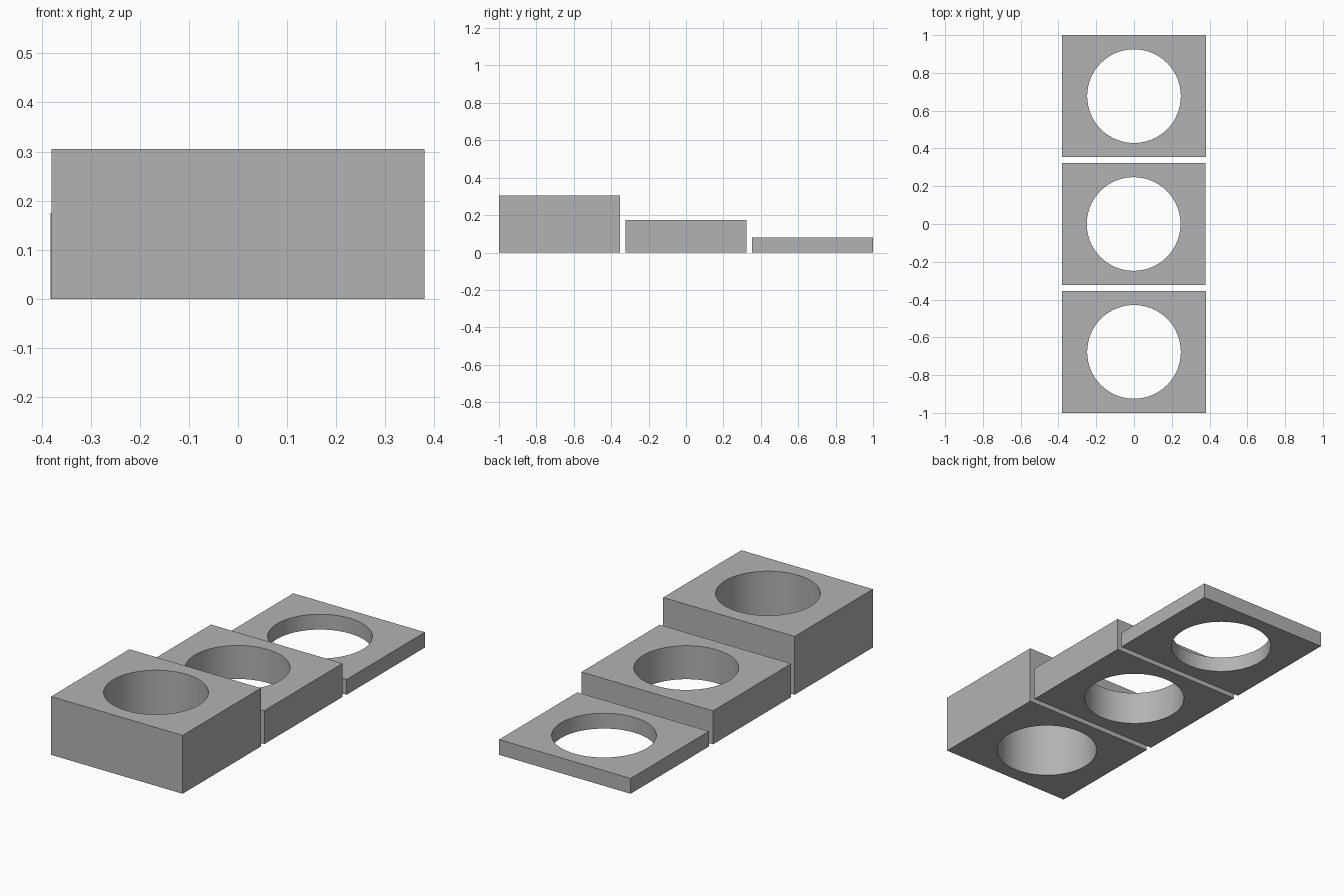
import bpy, bmesh
from math import cos, sin, tau, radians

cube = bpy.data.objects.get("Cube")
if cube:
    bpy.data.objects.remove(cube, do_unlink=True)

HALF_X, HALF_Y, RADIUS, SIDES = 0.38, 0.323, 0.248, 64
PITCH = 0.677

grey = bpy.data.materials.new("light grey")
grey.use_nodes = True
grey.diffuse_color = (0.45, 0.45, 0.45, 1)
grey.node_tree.nodes["Principled BSDF"].inputs["Base Color"].default_value = grey.diffuse_color


def add_loop(bm, points):
    verts = [bm.verts.new((x, y, 0)) for x, y in points]
    return [bm.edges.new((a, b)) for a, b in zip(verts, verts[1:] + verts[:1])]


def ring_block(name, x, y, height):
    """Rectangular block with a round through-hole."""
    bm = bmesh.new()
    corners = [(sx * HALF_X, sy * HALF_Y) for sx, sy in ((-1, -1), (1, -1), (1, 1), (-1, 1))]
    circle = [(RADIUS * cos(tau * i / SIDES), RADIUS * sin(tau * i / SIDES)) for i in range(SIDES)]
    edges = add_loop(bm, corners) + add_loop(bm, circle)
    bmesh.ops.triangle_fill(bm, edges=edges, use_beauty=True, normal=(0, 0, 1))

    # Raise a copy of the base to form the top and the walls
    result = bmesh.ops.extrude_face_region(bm, geom=bm.faces[:], use_keep_orig=True)
    top = [v for v in result["geom"] if isinstance(v, bmesh.types.BMVert)]
    bmesh.ops.translate(bm, verts=top, vec=(0, 0, height))
    bmesh.ops.recalc_face_normals(bm, faces=bm.faces[:])

    mesh = bpy.data.meshes.new(name)
    bm.to_mesh(mesh)
    bm.free()
    mesh.materials.append(grey)
    obj = bpy.data.objects.new(name, mesh)
    obj.location = (x, y, 0)
    bpy.context.collection.objects.link(obj)

    # Smooth hole wall, crisp block edges
    bpy.ops.object.select_all(action='DESELECT')
    obj.select_set(True)
    bpy.context.view_layer.objects.active = obj
    bpy.ops.object.shade_smooth_by_angle(angle=radians(30))


# Three blocks stepping down from front to back
ring_block("tall_ring_block", 0, -PITCH, 0.305)
ring_block("medium_ring_block", -0.002, 0, 0.175)
ring_block("thin_ring_block", 0, PITCH, 0.08)
